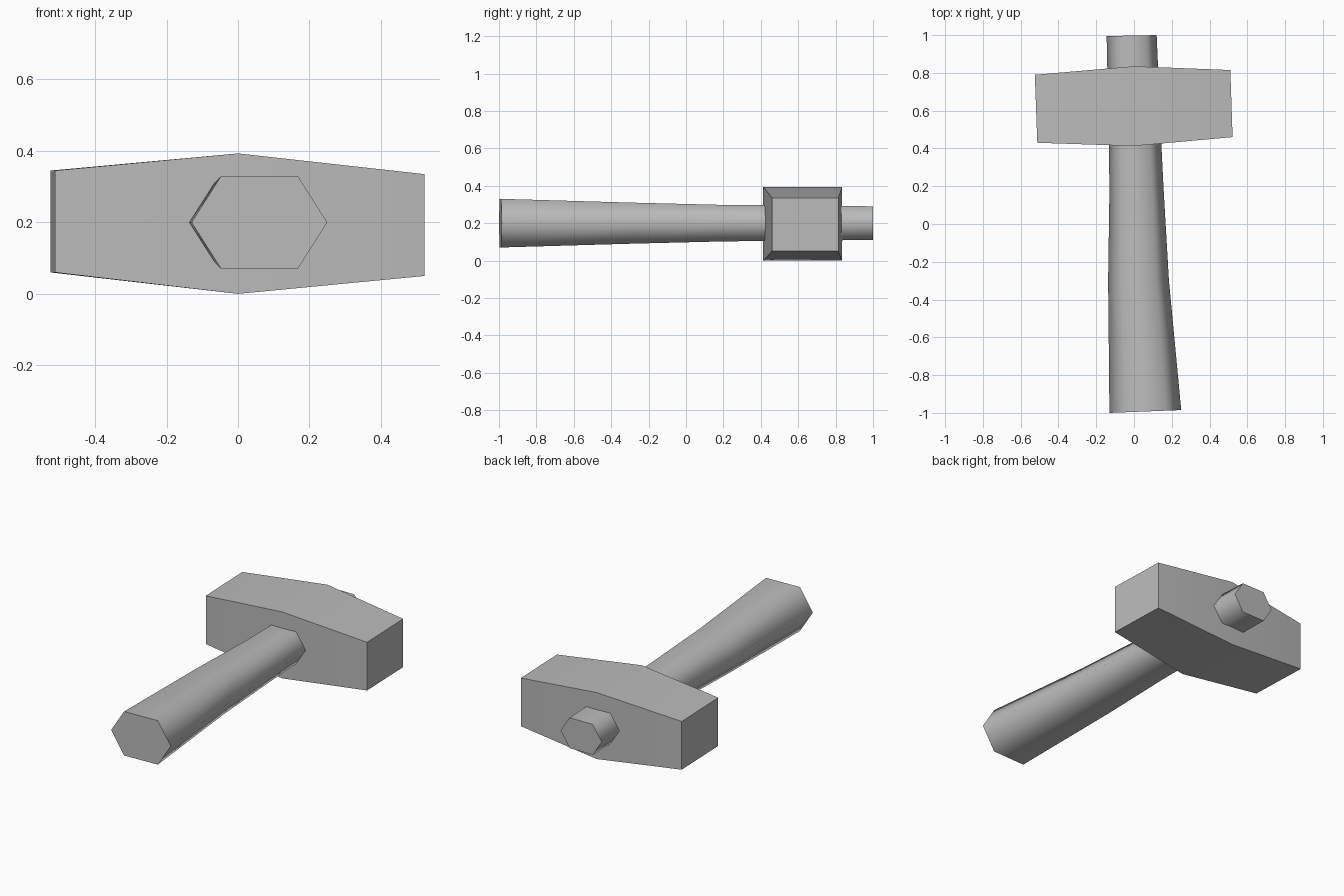
import bpy, bmesh, math

cube = bpy.data.objects.get("Cube")
if cube:
    bpy.data.objects.remove(cube, do_unlink=True)

grey = bpy.data.materials.new("plain grey")
grey.use_nodes = True
colour = (0.5, 0.5, 0.5, 1)
grey.diffuse_color = colour
grey.node_tree.nodes["Principled BSDF"].inputs["Base Color"].default_value = colour


def loft(name, rings):
    """Skin a row of equal-sized rings, cap both ends and shade smooth."""
    bm = bmesh.new()
    loops = [[bm.verts.new(p) for p in ring] for ring in rings]
    n = len(loops[0])
    for a, b in zip(loops, loops[1:]):
        for i in range(n):
            j = (i + 1) % n
            bm.faces.new((a[i], a[j], b[j], b[i]))
    bm.faces.new(loops[0])
    bm.faces.new(loops[-1])
    bmesh.ops.recalc_face_normals(bm, faces=bm.faces)
    mesh = bpy.data.meshes.new(name)
    bm.to_mesh(mesh)
    bm.free()
    mesh.materials.append(grey)
    obj = bpy.data.objects.new(name, mesh)
    bpy.context.collection.objects.link(obj)
    bpy.ops.object.select_all(action="DESELECT")
    obj.select_set(True)
    bpy.context.view_layer.objects.active = obj
    bpy.ops.object.shade_smooth_by_angle(angle=math.radians(75))
    return obj


def hexagon(x0, x1, y0, y1, z0, z1):
    """Six-sided ring from (x0, y0) to (x1, y1), flat on top and bottom."""
    ring = []
    for i in range(6):
        a = math.radians(60 * i)
        t = 0.5 + 0.5 * math.cos(a) * (1.13 if i % 3 else 1)
        s = 0.5 + 0.5 * math.sin(a) / math.sin(math.radians(60))
        ring.append((x0 + (x1 - x0) * t, y0 + (y1 - y0) * t, z0 + (z1 - z0) * s))
    return ring


def rectangle(x0, x1, y0, y1, z0, z1):
    """Four-sided ring whose front edge is at (x0, y0), back at (x1, y1)."""
    return [(x0, y0, z0), (x1, y1, z0), (x1, y1, z1), (x0, y0, z1)]


# Six-sided handle, flaring to one side at the grip
loft("handle", [
    hexagon(-0.13, 0.25, -1.0, -0.985, 0.07, 0.33),
    hexagon(-0.137, 0.185, -0.3, -0.3, 0.09, 0.31),
    hexagon(-0.13, 0.157, 0.18, 0.18, 0.102, 0.298),
    hexagon(-0.133, 0.145, 0.42, 0.42, 0.105, 0.296),
    hexagon(-0.145, 0.12, 0.995, 1.0, 0.11, 0.29),
])

# Head, thickest in the middle and tapering to both faces
loft("head", [
    rectangle(-0.512, -0.525, 0.43, 0.79, 0.06, 0.345),
    rectangle(0.0, 0.0, 0.413, 0.835, 0.0, 0.393),
    rectangle(0.522, 0.51, 0.46, 0.815, 0.05, 0.335),
])
